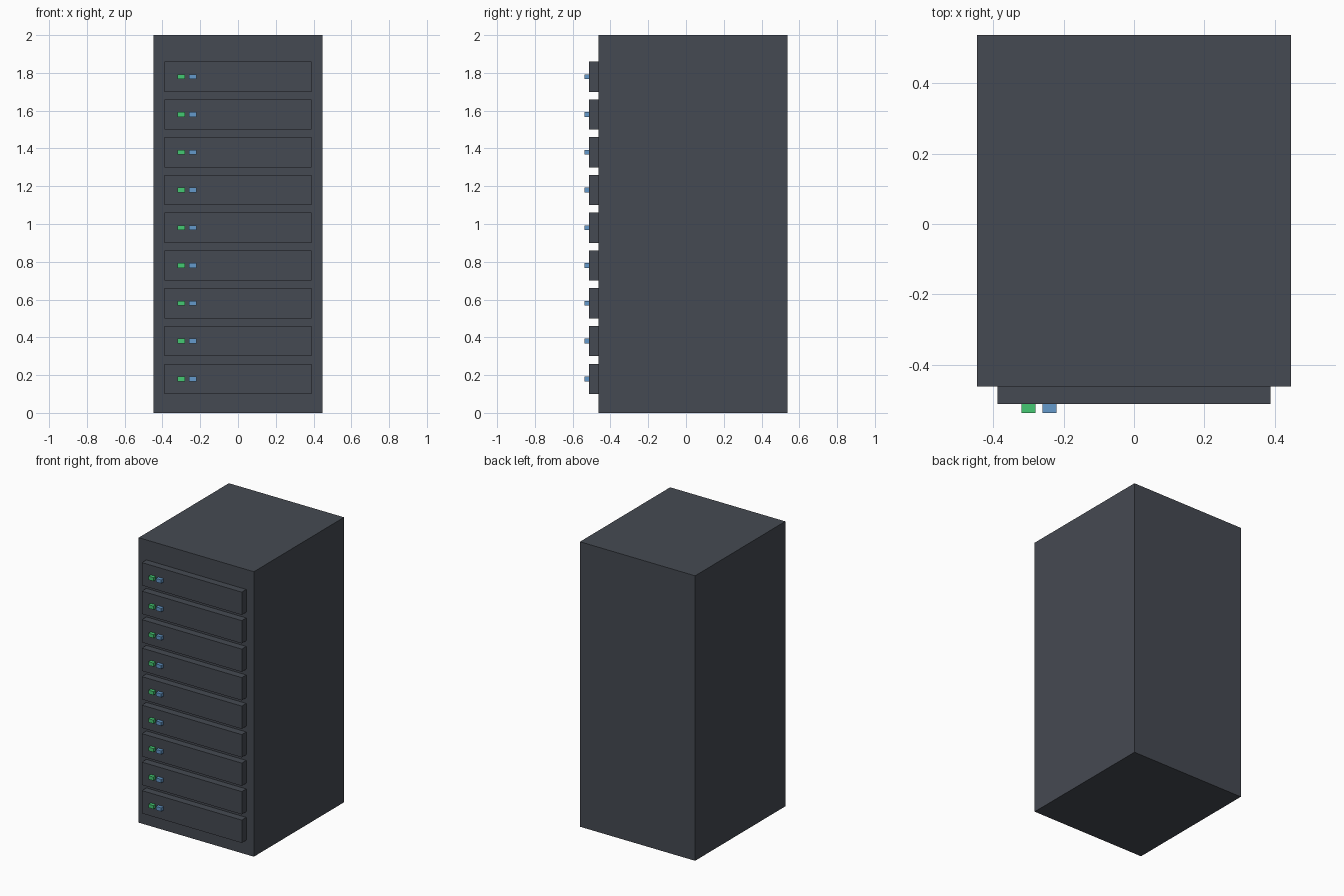
import bpy

cube = bpy.data.objects.get("Cube")
if cube:
    bpy.data.objects.remove(cube, do_unlink=True)


def material(name, color):
    mat = bpy.data.materials.new(name)
    mat.use_nodes = True
    mat.diffuse_color = (*color, 1)
    mat.node_tree.nodes["Principled BSDF"].inputs["Base Color"].default_value = (*color, 1)
    return mat


def box(name, low, high, mat):
    """Axis-aligned box between two opposite corners."""
    center = [(a + b) / 2 for a, b in zip(low, high)]
    bpy.ops.mesh.primitive_cube_add(size=1, location=center)
    obj = bpy.context.object
    obj.name = name
    obj.scale = [b - a for a, b in zip(low, high)]
    bpy.ops.object.transform_apply(location=False, rotation=False, scale=True)
    obj.data.materials.append(mat)
    return obj


charcoal = material("charcoal metal", (0.06, 0.068, 0.084))
green = material("green light", (0.06, 0.58, 0.17))
blue = material("blue light", (0.13, 0.32, 0.60))

FRONT = -0.4625          # cabinet front plane
PANEL = FRONT - 0.05     # front plane of the drawer units
TIP = PANEL - 0.025      # front plane of the lights

# Cabinet body
box("cabinet", (-0.447, FRONT, 0), (0.447, 0.5375, 2), charcoal)

# Stacked units, each with two status lights
for i in range(9):
    z = 0.18 + 0.2 * i
    box(f"unit_{i + 1}", (-0.388, PANEL, z - 0.08), (0.388, FRONT, z + 0.08), charcoal)
    for name, x, mat in (("green", -0.30, green), ("blue", -0.24, blue)):
        box(f"{name}_light_{i + 1}", (x - 0.02, TIP, z - 0.0125),
            (x + 0.02, PANEL, z + 0.0125), mat)
